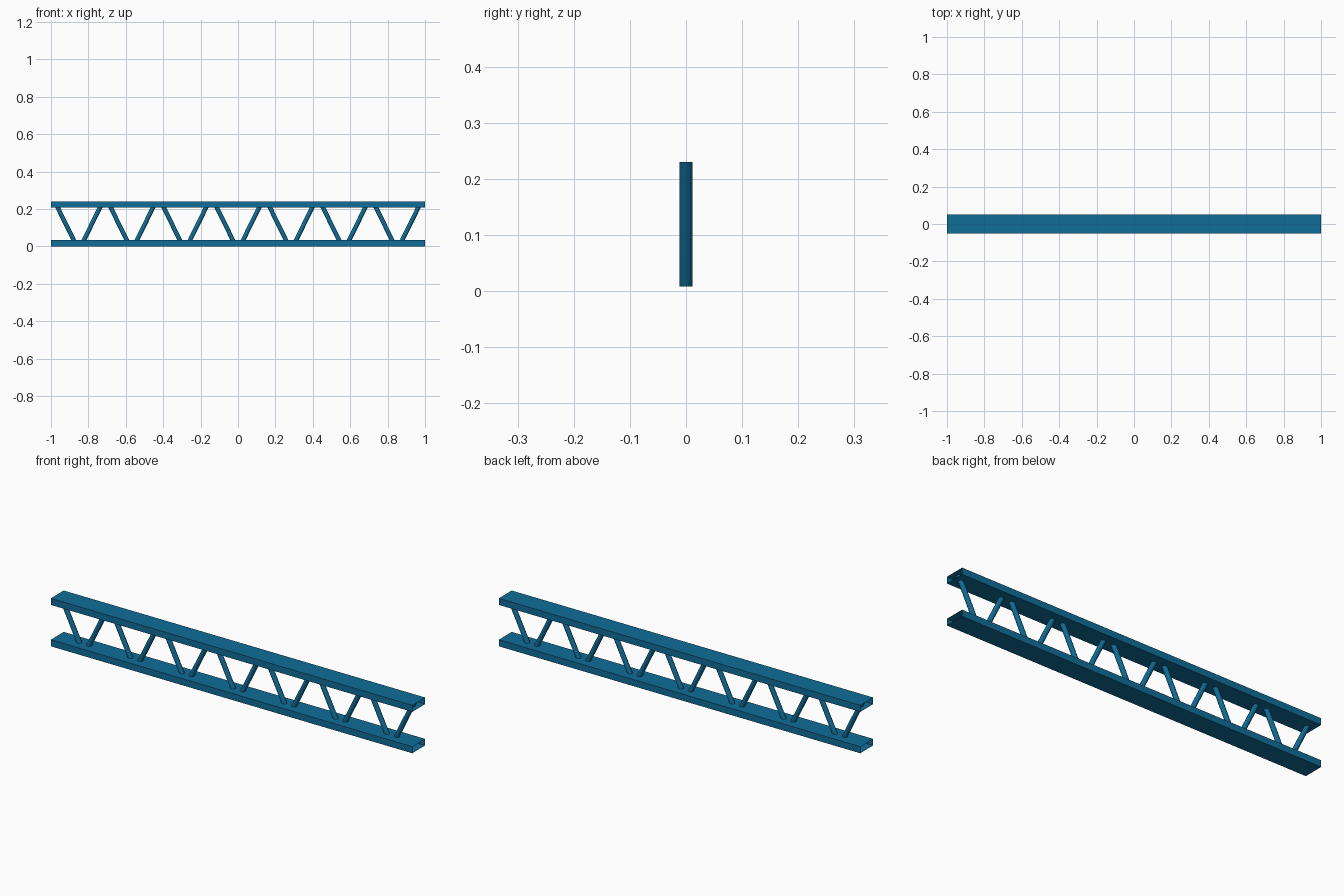
import bpy, bmesh
from math import cos, sin, tau

cube = bpy.data.objects.get("Cube")
if cube:
    bpy.data.objects.remove(cube, do_unlink=True)

steel = bpy.data.materials.new("painted_steel_blue")
colour = (0.005, 0.155, 0.315, 1)
steel.diffuse_color = colour
steel.use_nodes = True
steel.node_tree.nodes["Principled BSDF"].inputs["Base Color"].default_value = colour

HALF_DEPTH = 0.051
CHORD_HEIGHT = 0.033
TOP = 0.24


def loft(name, start, end, capped=False):
    """Join two matching rings of points into a prism."""
    bm = bmesh.new()
    a = [bm.verts.new(p) for p in start]
    b = [bm.verts.new(p) for p in end]
    n = len(a)
    for i in range(n):
        j = (i + 1) % n
        bm.faces.new((a[i], a[j], b[j], b[i]))
    if capped:
        bm.faces.new(a[::-1])
        bm.faces.new(b)
    bmesh.ops.recalc_face_normals(bm, faces=bm.faces)
    mesh = bpy.data.meshes.new(name)
    bm.to_mesh(mesh)
    bm.free()
    mesh.materials.append(steel)
    obj = bpy.data.objects.new(name, mesh)
    bpy.context.collection.objects.link(obj)
    return obj


def chord(name, bottom):
    """Thin open-ended rectangular tube along x."""
    top = bottom + CHORD_HEIGHT
    section = [(-HALF_DEPTH, bottom), (HALF_DEPTH, bottom),
               (HALF_DEPTH, top), (-HALF_DEPTH, top)]
    loft(name, [(-1, y, z) for y, z in section], [(1, y, z) for y, z in section])


def ring(x, z, sides=16):
    """Level cut through a leaning round bar."""
    return [(x + 0.0133 * cos(tau * i / sides), 0.012 * sin(tau * i / sides), z)
            for i in range(sides)]


# Chords
chord("bottom_chord", 0)
chord("top_chord", TOP - CHORD_HEIGHT)

# Pairs of leaning web bars, ends tucked inside the chords
bars = []
for i in range(-3, 4):
    centre = i * 0.2837
    for side, label in ((-1, "right"), (1, "left")):
        bars.append(loft(f"web_bar_{label}_{i + 4}",
                         ring(centre + side * 0.015, 0.008),
                         ring(centre + side * 0.124, 0.23), capped=True))

# Smooth the round bars, keeping the cut ends sharp
bpy.ops.object.select_all(action='DESELECT')
for bar in bars:
    bar.select_set(True)
bpy.context.view_layer.objects.active = bars[0]
bpy.ops.object.shade_smooth_by_angle()
